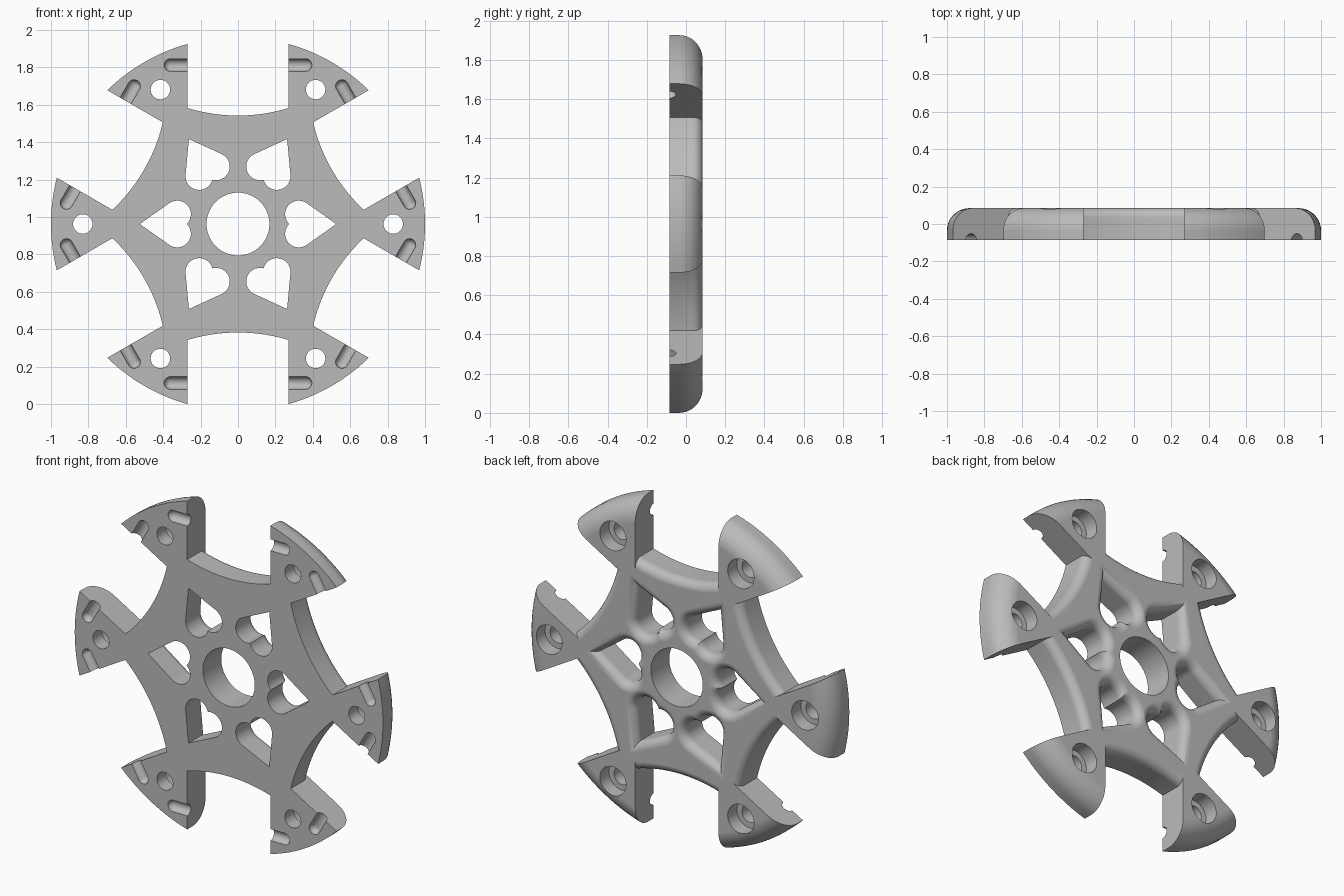
import bpy, bmesh
from math import sin, cos, asin, radians, pi, sqrt
from mathutils import Matrix, Vector

if "Cube" in bpy.data.objects:
    bpy.data.objects.remove(bpy.data.objects["Cube"])

HALF = 0.085          # half thickness of the plate
GAP = 0.27            # half width of the gaps between arms
CENTRE = Vector((0, 0, sqrt(1 - GAP ** 2)))
FILLET = 0.05         # rounding on the back edges
BACK = HALF + 0.03


def circle(r, n=48, x=0.0):
    return [(x + r * cos(2 * pi * i / n), r * sin(2 * pi * i / n)) for i in range(n)]


def heart(offset):
    """Heart pointing outwards along +x, grown by an offset."""
    cx, cz, r, tip = 0.325, 0.052, 0.073, 0.525
    lean = asin(cz / sqrt((tip - cx) ** 2 + cz ** 2)) + asin(r / sqrt((tip - cx) ** 2 + cz ** 2))
    r += offset
    start, end, n = pi / 2 - lean, pi + asin(cz / r), 20
    lobe = [(cx + r * cos(start + (end - start) * i / n),
             cz + r * sin(start + (end - start) * i / n)) for i in range(n + 1)]
    mirrored = [(x, -z) for x, z in reversed(lobe[:-1])]
    return [(tip + offset / sin(lean), 0)] + lobe + mirrored


def gap(offset):
    """Gap between two arms, with a curved inner end, along +x."""
    n, r = 24, 0.93
    pts = []
    for i in range(n + 1):
        z = GAP - 2 * GAP * i / n
        pts.append((0.58 + r - sqrt((r + offset) ** 2 - z * z), z))
    return pts + [(1.2, -GAP), (1.2, GAP)]


def flared(shape):
    """Sections of a cutter that opens out to round the back edge."""
    rows = [(-BACK, shape(0))]
    for i in range(9):
        t = pi / 2 * i / 8
        rows.append((HALF - FILLET + FILLET * sin(t), shape(FILLET * (1 - cos(t)))))
    return rows + [(BACK, shape(FILLET))]


def loft(bm, rows, angle=0.0):
    """Join outlines stacked along y and cap both ends."""
    turn = Matrix.Rotation(angle, 4, 'Y')
    rings = [[bm.verts.new(turn @ Vector((x, y, z)) + CENTRE) for x, z in pts]
             for y, pts in rows]
    n = len(rings[0])
    for a, b in zip(rings, rings[1:]):
        for i in range(n):
            j = (i + 1) % n
            bm.faces.new((a[i], a[j], b[j], b[i]))
    bm.faces.new(rings[0])
    bm.faces.new(rings[-1])


def slot(bm, angle, side):
    """Round-ended groove running into an arm from its side wall."""
    made = bmesh.ops.create_uvsphere(bm, u_segments=20, v_segments=11, radius=0.034)
    for v in made["verts"]:
        if v.co.z < 0:
            v.co.z -= 0.15
        v.co = Vector((v.co.x + 0.85, v.co.y - HALF, side * (v.co.z + 0.361)))
        v.co = Matrix.Rotation(angle, 4, 'Y') @ v.co + CENTRE


def finish(bm, name):
    bmesh.ops.recalc_face_normals(bm, faces=bm.faces)
    mesh = bpy.data.meshes.new(name)
    bm.to_mesh(mesh)
    bm.free()
    obj = bpy.data.objects.new(name, mesh)
    bpy.context.collection.objects.link(obj)
    return obj


# Round disc with a softened back rim
bm = bmesh.new()
rim = 0.12
rows = [(-HALF, circle(1, 180))]
for i in range(11):
    t = pi / 2 * i / 10
    rows.append((HALF - rim + rim * sin(t), circle(1 - rim + rim * cos(t), 180)))
loft(bm, rows)
plate = finish(bm, "six_arm_plate")

# Cutters
sixths = [radians(60 * k) for k in range(6)]
cutters = []

bm = bmesh.new()                      # centre bore
loft(bm, [(-BACK, circle(0.168, 72)), (BACK, circle(0.168, 72))])
cutters.append(finish(bm, "centre_bore_cutter"))

bm = bmesh.new()                      # gaps between arms
for a in sixths:
    loft(bm, flared(gap), a + radians(30))
cutters.append(finish(bm, "gap_cutter"))

for k in range(2):                    # heart windows, alternate ones together
    bm = bmesh.new()
    for a in sixths[k::2]:
        loft(bm, flared(heart), a)
    cutters.append(finish(bm, "heart_cutter"))

bm = bmesh.new()                      # stepped screw holes
for a in sixths:
    small, large = circle(0.052, 40, 0.83), circle(0.085, 40, 0.83)
    loft(bm, [(-BACK, small), (0, small), (0, large), (BACK, large)], a)
cutters.append(finish(bm, "screw_hole_cutter"))

bm = bmesh.new()                      # front grooves
for a in sixths:
    for side in (-1, 1):
        slot(bm, a + radians(30), side)
cutters.append(finish(bm, "groove_cutter"))

# Cut the plate
bpy.ops.object.select_all(action='DESELECT')
plate.select_set(True)
bpy.context.view_layer.objects.active = plate
for cutter in cutters:
    cutter.hide_render = True
    mod = plate.modifiers.new("cut", 'BOOLEAN')
    mod.operation = 'DIFFERENCE'
    mod.solver = 'EXACT'
    mod.object = cutter
    bpy.ops.object.modifier_apply(modifier=mod.name)
    bpy.data.objects.remove(cutter)

# Grey metal colour and smooth shading
metal = bpy.data.materials.new("grey_metal")
metal.use_nodes = True
grey = (0.5, 0.5, 0.5, 1)
metal.diffuse_color = grey
metal.node_tree.nodes["Principled BSDF"].inputs["Base Color"].default_value = grey
plate.data.materials.clear()
plate.data.materials.append(metal)
bpy.ops.object.shade_smooth_by_angle(angle=radians(30))
weighted = plate.modifiers.new("weighted_normals", 'WEIGHTED_NORMAL')
weighted.keep_sharp = True
